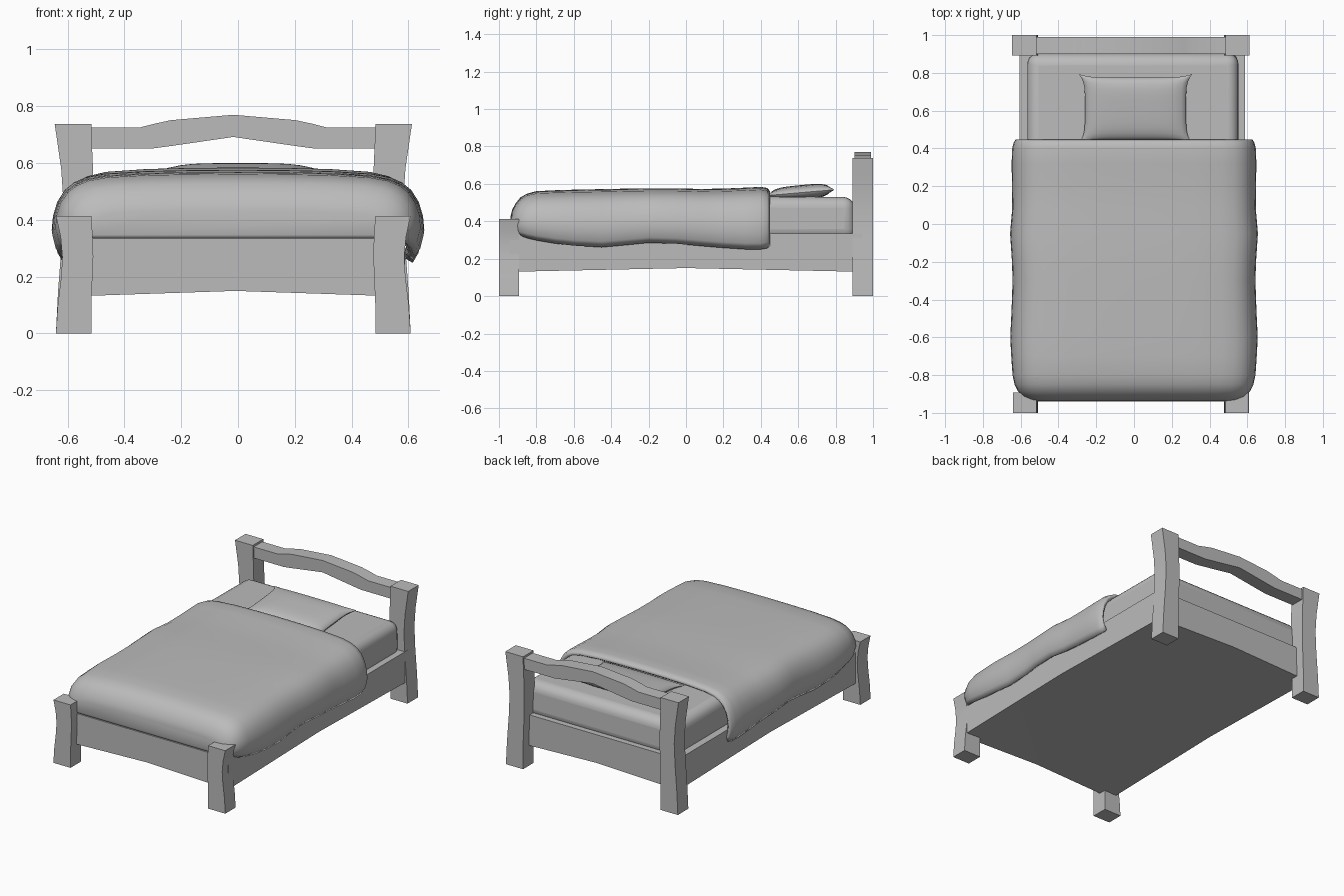
import bpy, bmesh, math

if "Cube" in bpy.data.objects:
    bpy.data.objects.remove(bpy.data.objects["Cube"])

CX = -0.0165  # the wooden frame sits slightly left of centre

grey = bpy.data.materials.new("plain grey")
grey.diffuse_color = (0.5, 0.5, 0.5, 1)
grey.use_nodes = True
grey.node_tree.nodes["Principled BSDF"].inputs["Base Color"].default_value = grey.diffuse_color


def make(name, verts, faces, smooth=40, fix=True):
    me = bpy.data.meshes.new(name)
    me.from_pydata(verts, [], faces)
    if fix:
        bm = bmesh.new()
        bm.from_mesh(me)
        bmesh.ops.recalc_face_normals(bm, faces=bm.faces)
        bm.to_mesh(me)
        bm.free()
    me.materials.append(grey)
    ob = bpy.data.objects.new(name, me)
    bpy.context.collection.objects.link(ob)
    if smooth:
        bpy.ops.object.select_all(action='DESELECT')
        ob.select_set(True)
        bpy.context.view_layer.objects.active = ob
        bpy.ops.object.shade_smooth_by_angle(angle=math.radians(smooth))
    return ob


def loft(rings, closed=True):
    """Faces joining equal rings of points."""
    n = len(rings[0])
    verts = [p for r in rings for p in r]
    faces = []
    for i in range(len(rings) - 1):
        for j in range(n if closed else n - 1):
            k = (j + 1) % n
            faces.append((i * n + j, (i + 1) * n + j, (i + 1) * n + k, i * n + k))
    faces.append(tuple(range(n)))
    if closed:
        faces.append(tuple(range((len(rings) - 1) * n, len(rings) * n)))
    return verts, faces


# Four waisted square posts: rings of (z, outer x, inner x)
foot = [(0, .6245, .5), (.1, .618, .5), (.2, .606, .496), (.27, .602, .493),
        (.34, .608, .495), (.413, .624, .5)]
head = [(0, .6245, .5), (.15, .617, .5), (.32, .604, .494), (.46, .598, .492),
        (.58, .606, .494), (.67, .619, .498), (.738, .629, .5)]
for name, prof, y0, y1 in (("foot_post", foot, -1, -.893), ("head_post", head, .891, 1)):
    for side, s in (("left", -1), ("right", 1)):
        rings = [[(CX + s * o, y0, z), (CX + s * o, y1, z), (CX + s * i, y1, z), (CX + s * i, y0, z)]
                 for z, o, i in prof]
        make(f"{name}_{side}", *loft(rings))

# Arched headboard rail: (x offset, bottom z, top z)
half = [(.51, .652, .725), (.33, .652, .725), (.28, .652, .738), (.22, .66, .751), (0, .692, .77)]
arch = [(-x, b, t) for x, b, t in half] + half[-2::-1]
rings = [[(CX + x, .9, b), (CX + x, .9, t), (CX + x, .99, t), (CX + x, .99, b)] for x, b, t in arch]
make("headboard_rail", *loft(rings), smooth=20)

# Bed frame with gently arched lower edges
verts, faces = [], []
for z in (0, 1):
    for iy in (-1, 0, 1):
        for ix in (-1, 0, 1):
            zz = .335 if z else (.15 if ix * iy == 0 else .13)
            verts.append((-.009 + ix * .597, iy * .94, zz))
for k in (0, 9):
    for a in (0, 1, 3, 4):
        faces.append((k + a, k + a + 1, k + a + 4, k + a + 3))
loop = [0, 1, 2, 5, 8, 7, 6, 3]
for a, b in zip(loop, loop[1:] + loop[:1]):
    faces.append((a, b, b + 9, a + 9))
make("bed_frame", verts, faces, smooth=20)

# Mattress
v = [(x, y, z) for z in (.3, .54) for y in (-.86, .91) for x in (-.565, .553)]
v[6], v[7] = (-.565, .9, .53), (.553, .9, .53)
m = make("mattress", v, [(0, 1, 3, 2), (4, 5, 7, 6), (0, 1, 5, 4), (2, 3, 7, 6), (0, 2, 6, 4), (1, 3, 7, 5)], 80)
bev = m.modifiers.new("rounding", 'BEVEL')
bev.width = .06
bev.segments = 5

# Blanket: cross-section scaled along the bed, (y, half width, bottom z, top z)
prof = [(.95, 0), (.98, .1), (1, .28), (.993, .45), (.97, .62), (.93, .76), (.88, .85),
        (.82, .91), (.72, .955), (.5, .985), (.25, .997), (0, 1)]
prof += [(-x, z) for x, z in prof[-2::-1]]
stations = [(-.937, .53, .338, .43), (-.93, .555, .335, .46), (-.912, .59, .33, .495),
            (-.885, .615, .322, .528), (-.85, .632, .31, .548), (-.8, .643, .298, .561),
            (-.7, .65, .281, .566), (-.6, .655, .27, .569), (-.45, .648, .261, .572),
            (-.3, .643, .275, .575), (-.2, .646, .285, .576), (-.05, .656, .28, .576),
            (.08, .645, .268, .573), (.2, .646, .258, .575), (.32, .648, .25, .58),
            (.4, .645, .25, .584), (.435, .636, .256, .578), (.448, .625, .268, .562)]
rings = [[(x * w, y, b + z * (t - b)) for x, z in prof] for y, w, b, t in stations]
blanket = make("blanket", *loft(rings, closed=False), smooth=60, fix=False)
sol = blanket.modifiers.new("thickness", 'SOLIDIFY')
sol.thickness = .028
sol.offset = -1

# Pillow: two puffed sheets with pinched corners, tilted up towards the headboard
N = 14
verts, faces = [], []
for s in (1, -1):
    for j in range(N + 1):
        for i in range(N + 1):
            u, w = math.sin(math.pi * (i / N - .5)), math.sin(math.pi * (j / N - .5))
            puff = math.sqrt(max(0, (1 - u ** 4) * (1 - w ** 4)))
            x = .008 + u * (.268 + .034 * abs(w) ** 5)
            y = .61 + w * (.165 + .02 * abs(u) ** 6)
            verts.append((x, y, .553 + .016 * w + s * .04 * puff))
M = N + 1
for k in (0, M * M):
    for j in range(N):
        for i in range(N):
            a = k + j * M + i
            q = (a, a + 1, a + M + 1, a + M)
            faces.append(q if k == 0 else q[::-1])
make("pillow", verts, faces, smooth=60, fix=False)
